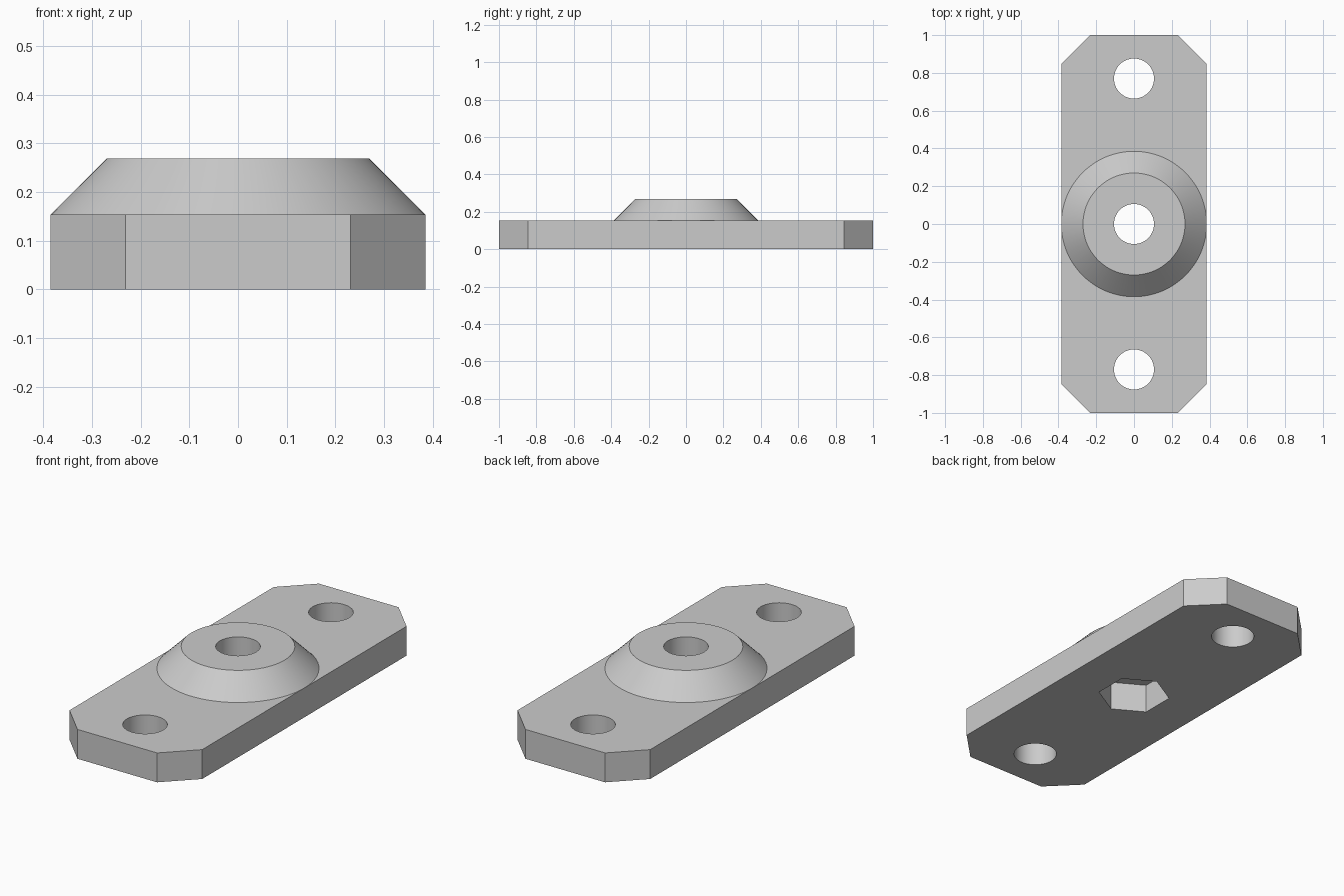
import bpy
import bmesh
from math import cos, sin, pi, radians

cube = bpy.data.objects.get("Cube")
if cube:
    bpy.data.objects.remove(cube, do_unlink=True)

# Main dimensions
HALF_W, HALF_L, CHAMFER = 0.385, 1.0, 0.154
PLATE_H, TOP_H = 0.154, 0.269
HOLE_R, HOLE_Y, BOSS_TOP_R = 0.106, 0.77, 0.27
NUT_R = 0.178
SEGMENTS = 64

grey = bpy.data.materials.new("plain grey")
grey.use_nodes = True
colour = (0.6, 0.6, 0.6, 1)
grey.diffuse_color = colour
grey.node_tree.nodes["Principled BSDF"].inputs["Base Color"].default_value = colour


def ring(radius, count, y=0.0):
    """Points round a circle, with the first one towards +y."""
    return [(radius * sin(2 * pi * i / count), y + radius * cos(2 * pi * i / count))
            for i in range(count)]


def add_loop(bm, points, z):
    verts = [bm.verts.new((x, y, z)) for x, y in points]
    edges = [bm.edges.new((v, verts[i - 1])) for i, v in enumerate(verts)]
    return verts, edges


def finish(bm, name):
    bmesh.ops.recalc_face_normals(bm, faces=bm.faces)
    mesh = bpy.data.meshes.new(name)
    bm.to_mesh(mesh)
    bm.free()
    mesh.materials.append(grey)
    obj = bpy.data.objects.new(name, mesh)
    bpy.context.collection.objects.link(obj)
    bpy.ops.object.select_all(action="DESELECT")
    obj.select_set(True)
    bpy.context.view_layer.objects.active = obj
    bpy.ops.object.shade_smooth_by_angle(angle=radians(25))
    return obj


# Plate: chamfered outline with two bolt holes and a hexagonal nut pocket
a, b = HALF_W - CHAMFER, HALF_L - CHAMFER
corner = [(HALF_W, b), (a, HALF_L)]
outline = (corner + [(-x, y) for x, y in reversed(corner)]
           + [(-x, -y) for x, y in corner] + [(x, -y) for x, y in reversed(corner)])
bm = bmesh.new()
edges = []
for points in (outline, ring(NUT_R, 6),
               ring(HOLE_R, SEGMENTS, HOLE_Y), ring(HOLE_R, SEGMENTS, -HOLE_Y)):
    edges += add_loop(bm, points, 0)[1]
bmesh.ops.triangle_fill(bm, edges=edges, use_beauty=True, normal=(0, 0, -1))
extruded = bmesh.ops.extrude_face_region(bm, geom=bm.faces[:], use_keep_orig=True)
top = [v for v in extruded["geom"] if isinstance(v, bmesh.types.BMVert)]
bmesh.ops.translate(bm, verts=top, vec=(0, 0, PLATE_H))
finish(bm, "base_plate")

# Boss: conical ring whose underside closes the nut pocket
bm = bmesh.new()
profile = [(HOLE_R, PLATE_H), (HALF_W, PLATE_H), (BOSS_TOP_R, TOP_H), (HOLE_R, TOP_H)]
loops = [add_loop(bm, ring(r, SEGMENTS), z)[0] for r, z in profile]
for k, upper in enumerate(loops):
    lower = loops[k - 1]
    for i in range(SEGMENTS):
        bm.faces.new((lower[i - 1], lower[i], upper[i], upper[i - 1]))
finish(bm, "conical_boss")
